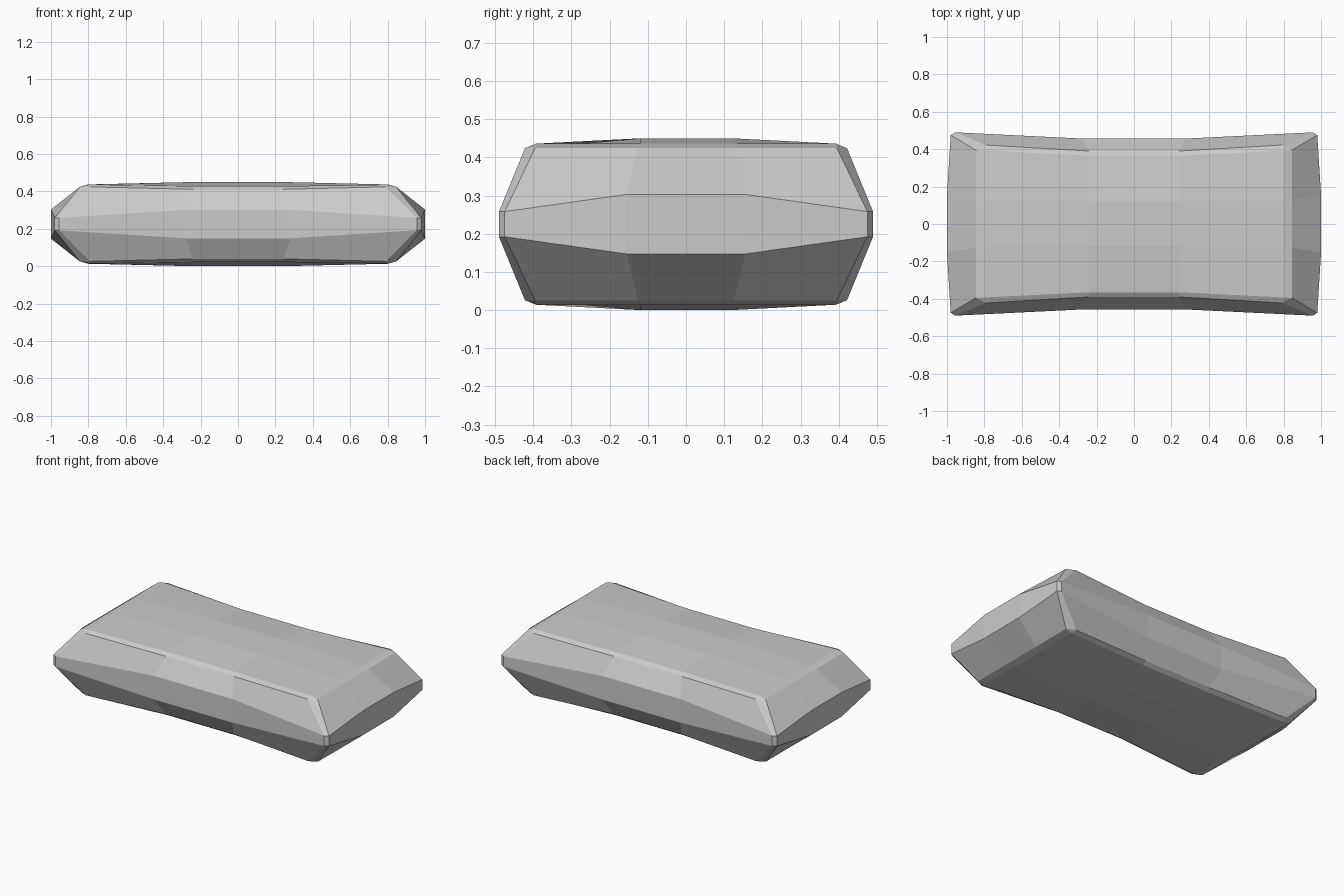
import bpy, bmesh
from itertools import product

if "Cube" in bpy.data.objects:
    bpy.data.objects.remove(bpy.data.objects["Cube"])

# Positive-octant points of each panel (key = |x|,|y|,|z| lattice index; 2 = outer, 1 = inner).
# z is measured from mid height.
H = 0.225
PANELS = {
    2: {(1, 1, 2): (.24, .12, .225), (2, 1, 2): (.80, .12, .212),     # top / bottom
        (1, 2, 2): (.24, .365, .203), (2, 2, 2): (.80, .393, .211)},
    1: {(1, 2, 1): (.28, .457, .076), (2, 2, 1): (.957, .49, .033),   # front / back
        (1, 2, 2): (.24, .39, .186), (2, 2, 2): (.79, .422, .199)},
    0: {(2, 1, 1): (1.0, .155, .078), (2, 2, 1): (.98, .475, .033),   # ends
        (2, 1, 2): (.845, .125, .20), (2, 2, 2): (.845, .395, .20)},
}
IDX = (-2, -1, 1, 2)

bm = bmesh.new()
verts = {}
for axis, table in PANELS.items():
    for key in product(IDX, repeat=3):
        if abs(key[axis]) == 2:
            p = table[tuple(abs(k) for k in key)]
            co = [c if k > 0 else -c for c, k in zip(p, key)]
            verts[axis, key] = bm.verts.new((co[0], co[1], co[2] + H))


def at(axis, **v):
    return verts[axis, tuple(v["a%d" % i] for i in range(3))]


for axis in range(3):
    u, w = [i for i in range(3) if i != axis]
    # 3 x 3 quads on both opposite panels
    for s, i, j in product((-2, 2), range(3), range(3)):
        bm.faces.new([at(axis, **{"a%d" % axis: s, "a%d" % u: IDX[i + di], "a%d" % w: IDX[j + dj]})
                      for di, dj in ((0, 0), (1, 0), (1, 1), (0, 1))])
    # narrow bevel strips on the four edges running along this axis
    for su, sw, i in product((-2, 2), (-2, 2), range(3)):
        bm.faces.new([at(f, **{"a%d" % axis: IDX[i + d], "a%d" % u: su, "a%d" % w: sw})
                      for f, d in ((u, 0), (u, 1), (w, 1), (w, 0))])

# corner triangles
for key in product((-2, 2), repeat=3):
    bm.faces.new([verts[a, key] for a in range(3)])

bmesh.ops.recalc_face_normals(bm, faces=bm.faces[:])
mesh = bpy.data.meshes.new("cushion_block")
bm.to_mesh(mesh)
bm.free()
obj = bpy.data.objects.new("cushion_block", mesh)
bpy.context.collection.objects.link(obj)
